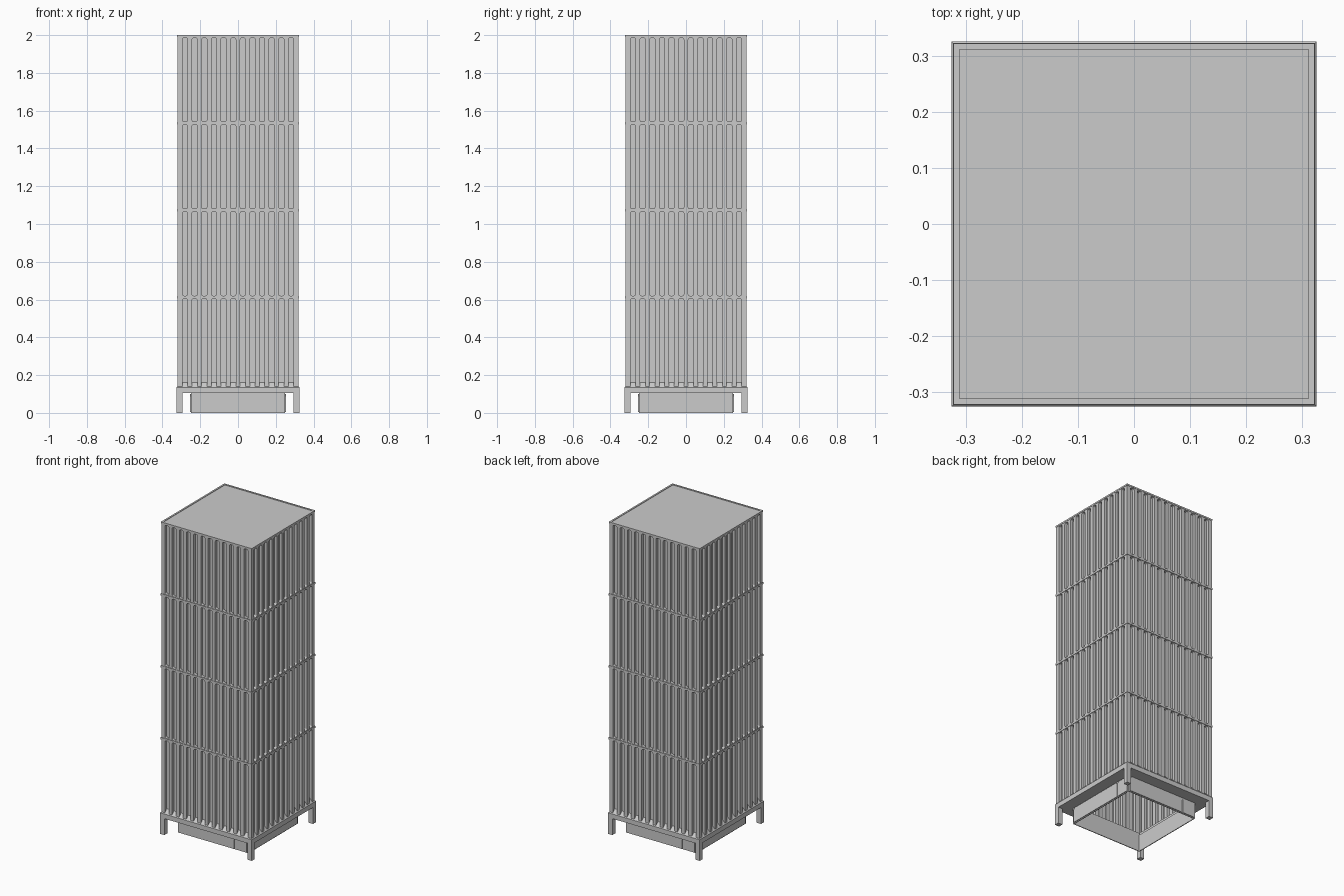
import bpy, bmesh, math
from mathutils import Matrix, Vector

cube = bpy.data.objects.get("Cube")
if cube:
    bpy.data.objects.remove(cube, do_unlink=True)

GREY = (0.6, 0.6, 0.6, 1)
mat = bpy.data.materials.new("concrete grey")
mat.use_nodes = True
mat.diffuse_color = GREY
mat.node_tree.nodes["Principled BSDF"].inputs["Base Color"].default_value = GREY


def finish(name, bm, recalc=True):
    bmesh.ops.remove_doubles(bm, verts=bm.verts, dist=1e-5)
    if recalc:
        bmesh.ops.recalc_face_normals(bm, faces=bm.faces)
    mesh = bpy.data.meshes.new(name)
    bm.to_mesh(mesh)
    bm.free()
    mesh.materials.append(mat)
    obj = bpy.data.objects.new(name, mesh)
    bpy.context.collection.objects.link(obj)


def four_sides(bm):
    """Repeat the front side's geometry around the tower."""
    source = list(bm.verts) + list(bm.edges) + list(bm.faces)
    for turn in range(1, 4):
        copy = bmesh.ops.duplicate(bm, geom=source)["geom"]
        verts = [g for g in copy if isinstance(g, bmesh.types.BMVert)]
        bmesh.ops.rotate(bm, verts=verts, cent=(0, 0, 0),
                         matrix=Matrix.Rotation(turn * math.pi / 2, 3, "Z"))


def box(bm, x0, x1, y0, y1, z0, z1):
    size = Vector((x1 - x0, y1 - y0, z1 - z0))
    mid = Vector((x1 + x0, y1 + y0, z1 + z0)) / 2
    bmesh.ops.create_cube(bm, size=1, matrix=Matrix.Translation(mid) @ Matrix.Diagonal(size).to_4x4())


def square_ring(name, profile):
    """Sweep a closed (half width, height) profile around a square."""
    bm = bmesh.new()
    loops = [[bm.verts.new((sx * r, sy * r, z)) for r, z in profile]
             for sx, sy in ((-1, -1), (1, -1), (1, 1), (-1, 1))]
    n = len(profile)
    for i in range(4):
        a, b = loops[i], loops[(i + 1) % 4]
        for j in range(n):
            k = (j + 1) % n
            bm.faces.new((a[j], b[j], b[k], a[k]))
    finish(name, bm)


def slot_cell(bm, x0, x1, z0, z1, sx0, sx1, sz0, sz1, radius=0.009, steps=4):
    """One wall cell with a recessed, round-cornered slot."""
    outer = [bm.verts.new((x, -WALL, z)) for x, z in ((x0, z0), (x1, z0), (x1, z1), (x0, z1))]
    centres = ((sx0 + radius, sz0 + radius), (sx1 - radius, sz0 + radius),
               (sx1 - radius, sz1 - radius), (sx0 + radius, sz1 - radius))
    rim, back, corners = [], [], []
    for i, (cx, cz) in enumerate(centres):
        arc = []
        for s in range(steps + 1):
            a = math.pi + (i + s / steps) * math.pi / 2
            x, z = cx + radius * math.cos(a), cz + radius * math.sin(a)
            arc.append(bm.verts.new((x, -WALL, z)))
            back.append(bm.verts.new((x, -WALL + DEPTH, z)))
        corners.append(arc)
        rim += arc
    for i, arc in enumerate(corners):
        for a, b in zip(arc, arc[1:]):
            bm.faces.new((outer[i], b, a))
        j = (i + 1) % 4
        bm.faces.new((outer[i], outer[j], corners[j][0], arc[-1]))
    n = len(rim)
    for i in range(n):
        j = (i + 1) % n
        bm.faces.new((rim[i], rim[j], back[j], back[i]))
    bm.faces.new(back)


# Tower walls: four storeys of twelve slots on each side
WALL, DEPTH = 0.32, 0.018
SLOTS, PITCH, SLOT_W = 12, 0.051, 0.028
LEVELS = (0.125, 0.612, 1.073, 1.534, 2.0)
bm = bmesh.new()
for z0, z1 in zip(LEVELS, LEVELS[1:]):
    for i in range(SLOTS):
        mid = (i - (SLOTS - 1) / 2) * PITCH
        x0 = -WALL if i == 0 else mid - PITCH / 2
        x1 = WALL if i == SLOTS - 1 else mid + PITCH / 2
        slot_cell(bm, x0, x1, z0, z1, mid - SLOT_W / 2, mid + SLOT_W / 2,
                  z0 + 0.008, z1 - (0.015 if z1 == 2 else 0.008))
four_sides(bm)
finish("tower_walls", bm, recalc=False)

# Thin ledges between storeys
for z in LEVELS[1:-1]:
    square_ring("storey_ledge", [(0.315, z - 0.006), (0.323, z - 0.006),
                                 (0.323, z + 0.006), (0.315, z + 0.006)])

# Roof with a low rim
square_ring("roof_rim", [(0.311, 1.99), (0.322, 1.99), (0.322, 2.0), (0.311, 2.0)])
bm = bmesh.new()
box(bm, -0.312, 0.312, -0.312, 0.312, 1.99, 1.997)
finish("roof", bm)

# Base frame, with a sloping skirt that runs into the slots
square_ring("base_frame", [(0.25, 0.105), (0.325, 0.105), (0.325, 0.135),
                           (0.302, 0.16), (0.30, 0.125), (0.25, 0.125)])

# Corner legs
bm = bmesh.new()
box(bm, -0.325, -0.295, -0.325, -0.295, 0, 0.106)
four_sides(bm)
finish("corner_legs", bm)

# Hollow lobby, open underneath
square_ring("lobby_walls", [(0.245, 0), (0.25, 0), (0.25, 0.108), (0.245, 0.108)])

# Raised lobby panels with clipped corners
bm = bmesh.new()
for x0, x1 in ((-0.24, 0.15), (0.155, 0.24)):
    outline = [(x0, 0.005), (x1, 0.005), (x1, 0.09), (x1 - 0.01, 0.1), (x0 + 0.01, 0.1), (x0, 0.09)]
    face = bm.faces.new([bm.verts.new((x, -0.249, z)) for x, z in outline])
    new = bmesh.ops.extrude_face_region(bm, geom=[face])["geom"]
    bmesh.ops.translate(bm, vec=(0, -0.006, 0),
                        verts=[g for g in new if isinstance(g, bmesh.types.BMVert)])
four_sides(bm)
finish("lobby_panels", bm)
